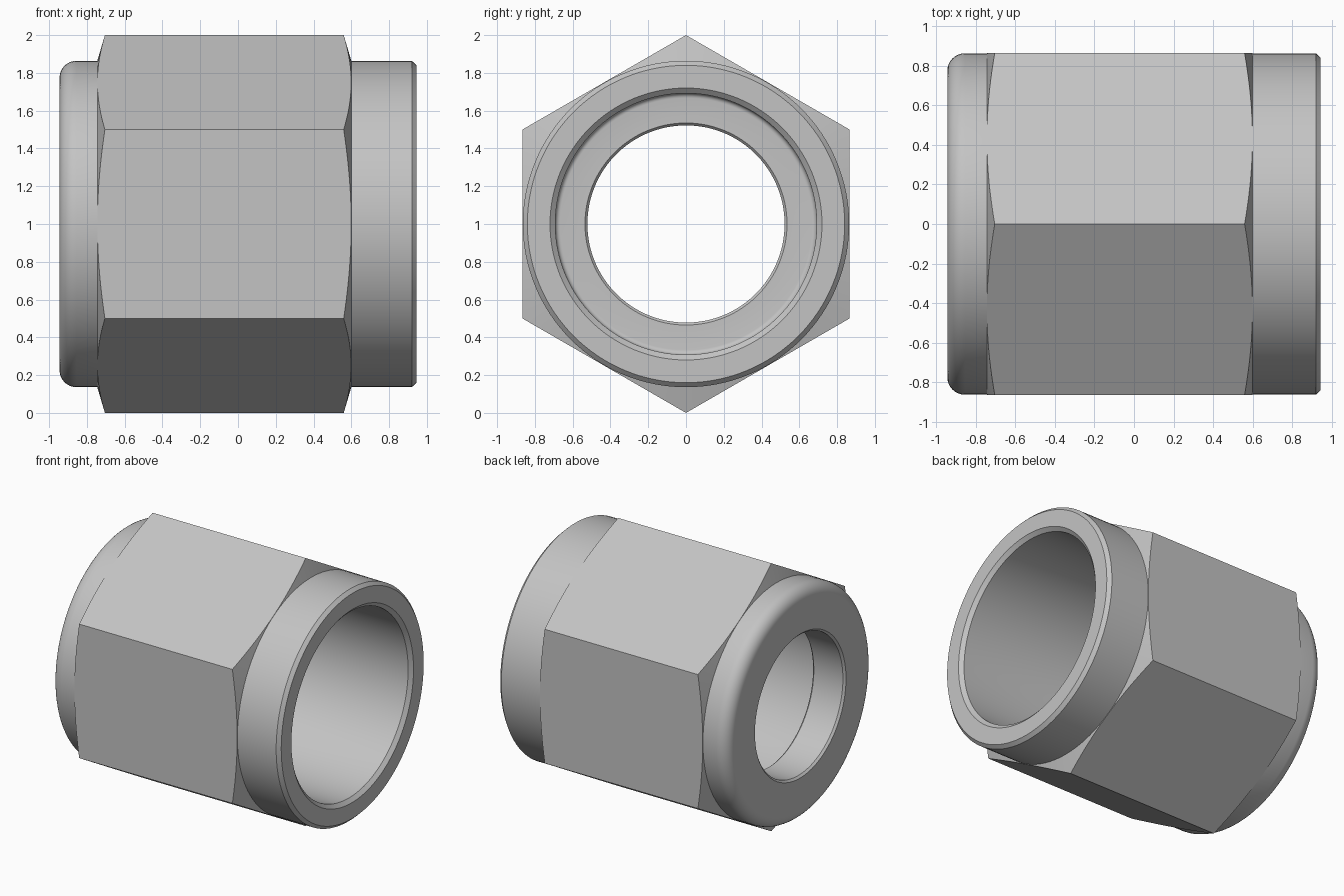
import bpy, bmesh
from math import pi, sin, cos, radians
from mathutils import Vector

default = bpy.data.objects.get("Cube")
if default:
    bpy.data.objects.remove(default, do_unlink=True)

APOTHEM = cos(pi / 6)      # hexagon half width across flats
SLEEVE = 0.864             # radius of the round ends
SEGMENTS = 128


def fillet(cx, cr, radius, start, end, steps=8):
    """Arc of (x, r) points, angles in degrees."""
    angles = [radians(start + (end - start) * i / steps) for i in range(steps + 1)]
    return [(cx + radius * cos(a), cr + radius * sin(a)) for a in angles]


# Closed profile (x along the axis, radius)
profile = fillet(-0.855, SLEEVE - 0.09, 0.09, 180, 90)          # rounded end
profile += [(-0.745, SLEEVE), (-0.675, 1.1),                    # hex collar with chamfers
            (0.53, 1.1), (0.6, SLEEVE)]
profile += [(0.92, SLEEVE), (0.945, 0.84), (0.945, 0.72), (0.92, 0.692)]  # open end
profile += fillet(-0.65, 0.667, 0.025, 90, 180, 5)              # bottom of wide bore
profile += [(-0.675, 0.535), (-0.69, 0.522),                    # narrow bore
            (-0.93, 0.522), (-0.945, 0.537)]

# Turn the profile around the x axis
bm = bmesh.new()
verts = [bm.verts.new((x, 0, r)) for x, r in profile]
edges = [bm.edges.new((a, b)) for a, b in zip(verts, verts[1:] + verts[:1])]
bmesh.ops.spin(bm, geom=verts + edges, cent=(0, 0, 0), axis=(1, 0, 0),
               angle=2 * pi, steps=SEGMENTS, use_merge=True)
bmesh.ops.remove_doubles(bm, verts=bm.verts, dist=1e-5)

# Mill the six flats
for i in range(6):
    normal = Vector((0, cos(i * pi / 3), sin(i * pi / 3)))
    cut = bmesh.ops.bisect_plane(bm, geom=bm.verts[:] + bm.edges[:] + bm.faces[:],
                                 dist=1e-6, plane_co=normal * APOTHEM,
                                 plane_no=normal, clear_outer=True)
    rim = [e for e in cut["geom_cut"]
           if isinstance(e, bmesh.types.BMEdge) and e.is_boundary]
    bmesh.ops.holes_fill(bm, edges=rim, sides=0)
bmesh.ops.recalc_face_normals(bm, faces=bm.faces)
bmesh.ops.translate(bm, verts=bm.verts, vec=(0, 0, 1))

mesh = bpy.data.meshes.new("hex_nut")
bm.to_mesh(mesh)
bm.free()
nut = bpy.data.objects.new("hex_nut", mesh)
bpy.context.collection.objects.link(nut)

# Plain grey metal
grey = bpy.data.materials.new("light_grey")
grey.use_nodes = True
colour = (0.55, 0.55, 0.55, 1)
grey.diffuse_color = colour
grey.node_tree.nodes["Principled BSDF"].inputs["Base Color"].default_value = colour
mesh.materials.append(grey)

bpy.ops.object.select_all(action="DESELECT")
nut.select_set(True)
bpy.context.view_layer.objects.active = nut
bpy.ops.object.shade_smooth_by_angle(angle=radians(25))
